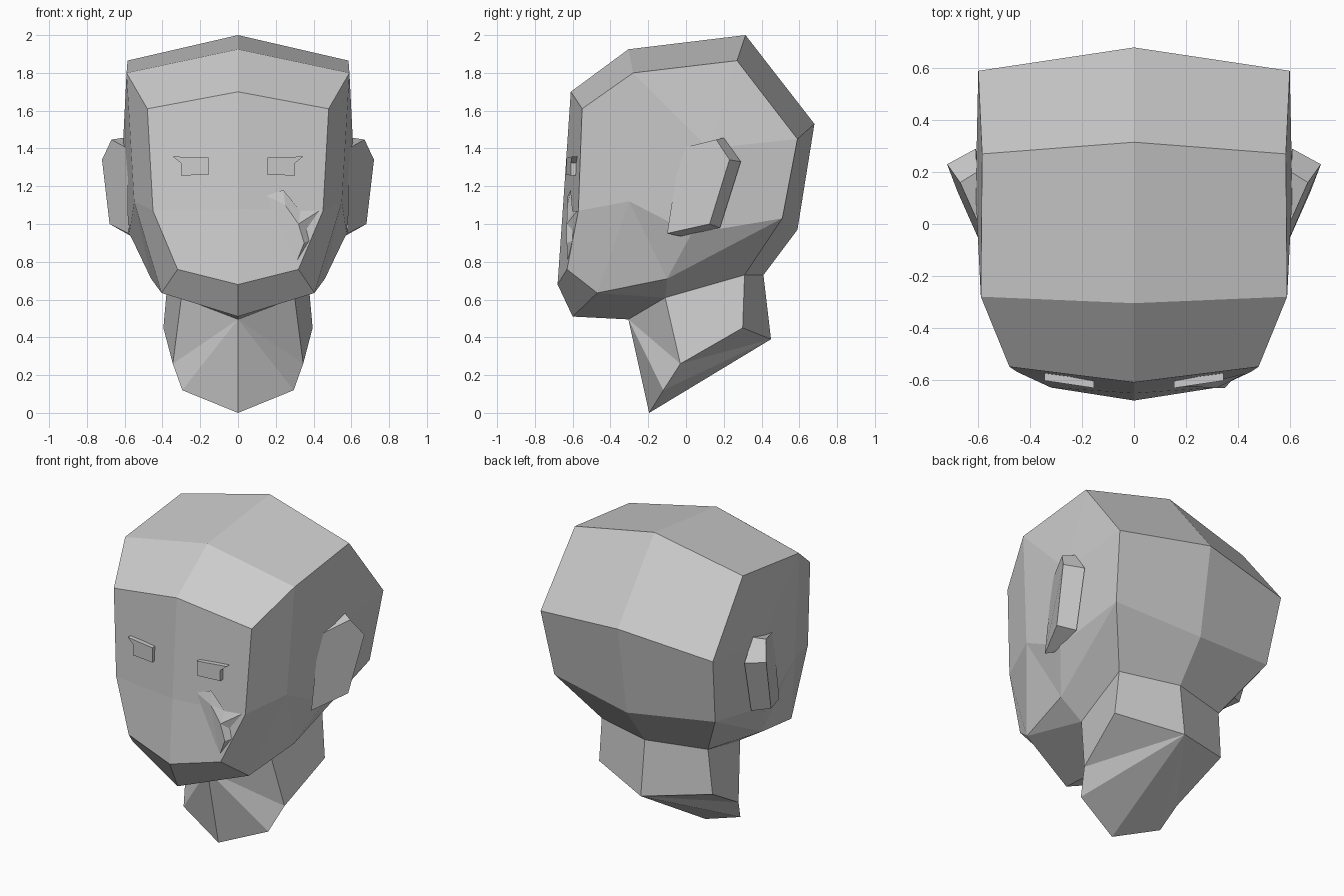
import bpy, bmesh

if "Cube" in bpy.data.objects:
    bpy.data.objects.remove(bpy.data.objects["Cube"])

skin = bpy.data.materials.new("plain_grey")
skin.diffuse_color = (0.6, 0.6, 0.6, 1)
skin.use_nodes = True
skin.node_tree.nodes["Principled BSDF"].inputs["Base Color"].default_value = skin.diffuse_color


def build(name, pts, faces, mirror=True):
    """Make a flat-faced mesh from named points; optionally mirror across x = 0."""
    bm = bmesh.new()
    for s in ((1, -1) if mirror else (1,)):
        vs = {k: bm.verts.new((s * x, y, z)) for k, (x, y, z) in pts.items()}
        for f in faces:
            bm.faces.new([vs[k] for k in f.split()])
    bmesh.ops.remove_doubles(bm, verts=bm.verts, dist=0.0005)
    bmesh.ops.recalc_face_normals(bm, faces=bm.faces)
    me = bpy.data.meshes.new(name)
    bm.to_mesh(me)
    bm.free()
    me.materials.append(skin)
    ob = bpy.data.objects.new(name, me)
    bpy.context.collection.objects.link(ob)
    return ob


# Head and neck: centre line points (c_) and side points of one half
head = {
    "c_chin": (0, -.68, .68), "c_mid": (0, -.652, 1.08), "c_brow": (0, -.61, 1.70),
    "c_top": (0, -.305, 1.925), "c_crown": (0, .315, 2.0), "c_back": (0, .68, 1.53),
    "c_nape": (0, .59, .97), "c_neckback": (0, .41, .73), "c_under": (0, -.60, .51),
    "c_throat": (0, -.305, .495), "c_neckend": (0, .45, .39), "c_tip": (0, -.195, 0),
    "brow": (.48, -.55, 1.61), "mid": (.45, -.57, 1.07), "chin": (.32, -.63, .76),
    "jaw": (.405, -.47, .635), "jawmid": (.46, -.10, .71), "cheek": (.55, -.30, 1.12),
    "temple": (.59, -.28, 1.80), "crown": (.585, .27, 1.865), "back": (.60, .59, 1.45),
    "nape": (.56, .51, 1.03), "ear": (.61, .12, 1.40), "lobe": (.575, .03, .95),
    "neckf": (.30, -.11, .61), "neckb": (.37, .31, .73), "endb": (.395, .30, .45),
    "endf": (.345, -.03, .26), "tip": (.295, -.12, .12),
}
head_faces = [
    # face
    "c_brow c_mid mid brow", "c_mid c_chin chin mid", "c_chin c_under jaw chin",
    # skull top and back
    "c_brow brow temple c_top", "c_top temple crown c_crown",
    "c_crown crown back c_back", "c_back back nape c_nape", "c_nape nape neckb c_neckback",
    # side of the head
    "brow mid cheek temple", "mid chin jaw cheek", "temple cheek ear", "temple ear crown",
    "crown ear back", "ear lobe nape back", "cheek lobe ear", "cheek jaw jawmid",
    "cheek jawmid lobe", "lobe jawmid nape",
    # under the jaw
    "c_under c_throat neckf jaw", "jaw neckf jawmid", "jawmid neckf neckb nape",
    # neck
    "c_throat c_tip tip", "c_throat tip endf", "c_throat endf neckf",
    "neckf endf endb neckb", "neckb endb c_neckend c_neckback",
    "c_tip c_neckend tip", "tip c_neckend endf", "endf c_neckend endb",
]
build("head", head, head_faces)

# Ears: slanted outer plate with a rim folded back to the skull
ear = {
    "a": (.585, -.03, 1.40), "b": (.67, .16, 1.447), "c": (.72, .23, 1.34),
    "d": (.68, .125, 1.0), "e": (.58, -.10, .95),
    "B": (.605, .20, 1.457), "C": (.61, .29, 1.33), "D": (.58, .18, .98), "E": (.565, -.03, .935),
}
build("ears", ear, ["a b c d e", "a B b", "b B C c", "c C D d", "d D E e", "a e E D C B"])

# Eyes: thin raised plates with a pointed outer corner, following the face slant
outline = [(.155, 1.352), (.345, 1.357), (.303, 1.323), (.303, 1.257), (.155, 1.26)]
eye = {}
for i, (x, z) in enumerate(outline):
    y = -.633 + .15 * x
    eye[f"f{i}"] = (x, y - .022, z)
    eye[f"b{i}"] = (x, y + .02, z)
eye_faces = ["f0 f1 f2 f3 f4", "b4 b3 b2 b1 b0"]
eye_faces += [f"f{i} b{i} b{(i + 1) % 5} f{(i + 1) % 5}" for i in range(5)]
build("eyes", eye, eye_faces)

# Crumpled folds on one cheek, running from below the eye to the chin corner
fold = {
    "a": (.15, -.626, 1.15), "b": (.24, -.61, 1.18), "c": (.33, -.60, 1.07), "d": (.43, -.575, 1.07),
    "e": (.36, -.60, .97), "f": (.40, -.575, .92), "g": (.31, -.625, .80),
    "r": (.25, -.628, 1.10), "s": (.32, -.632, 1.0), "t": (.35, -.632, .90),
}
build("cheek_folds", fold, ["a b r", "b c r", "r c s", "c d s", "d e s", "s e t", "e f t",
                            "f g t", "t g s", "s g r", "r g a"], mirror=False)
